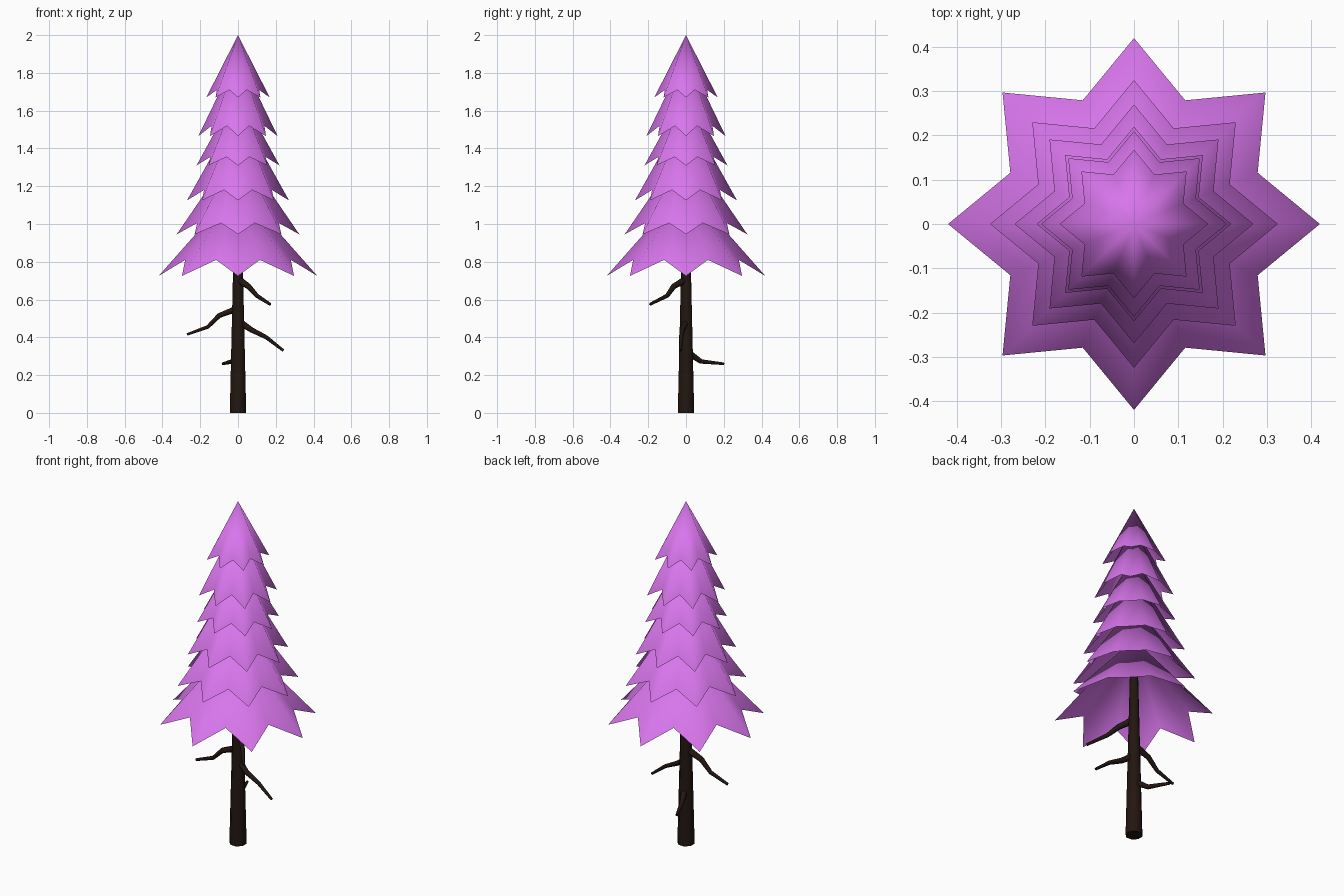
import bpy, bmesh
from math import cos, sin, pi

if "Cube" in bpy.data.objects:
    bpy.data.objects.remove(bpy.data.objects["Cube"])


def material(name, rgb):
    m = bpy.data.materials.new(name)
    m.diffuse_color = (*rgb, 1)
    m.use_nodes = True
    m.node_tree.nodes["Principled BSDF"].inputs["Base Color"].default_value = m.diffuse_color
    return m


LEAF = material("purple_foliage", (0.69, 0.18, 0.84))
BARK = material("dark_bark", (0.016, 0.008, 0.005))


# Foliage: hollow eight-pointed star skirts
def tier(name, apex, tip_r, tip_z, valley_z):
    bm = bmesh.new()
    top = bm.verts.new((0, 0, apex))
    rim = []
    for i in range(16):
        a = i * pi / 8
        r, z = (tip_r * 0.72, valley_z) if i % 2 else (tip_r, tip_z)
        rim.append(bm.verts.new((r * cos(a), r * sin(a), z)))
    for i in range(16):
        f = bm.faces.new((top, rim[i], rim[(i + 1) % 16]))
        f.smooth = True
    mesh = bpy.data.meshes.new(name)
    bm.to_mesh(mesh)
    bm.free()
    mesh.materials.append(LEAF)
    bpy.context.collection.objects.link(bpy.data.objects.new(name, mesh))


TIERS = [(2.00, 0.168, 1.67, 1.71), (1.90, 0.21, 1.465, 1.52),
         (1.71, 0.22, 1.31, 1.355), (1.61, 0.27, 1.125, 1.18),
         (1.42, 0.325, 0.945, 1.005), (1.20, 0.42, 0.725, 0.81)]
for n, t in enumerate(TIERS, 1):
    tier(f"foliage_tier_{n}", *t)

# Trunk: tapered, running up inside the foliage
bpy.ops.mesh.primitive_cone_add(vertices=8, radius1=0.047, radius2=0.02,
                                depth=1.1, location=(0, 0, 0.55), rotation=(0, 0, pi / 8))
trunk = bpy.context.object
trunk.name = "trunk"
trunk.data.materials.append(BARK)
bpy.ops.object.shade_smooth_by_angle(angle=pi / 3)


# Branches: tapered crooked tubes
def branch(name, points):
    cu = bpy.data.curves.new(name, 'CURVE')
    cu.dimensions = '3D'
    cu.bevel_depth = 0.019
    cu.bevel_resolution = 1
    cu.use_fill_caps = True
    s = cu.splines.new('POLY')
    s.points.add(len(points) - 1)
    for i, p in enumerate(points):
        s.points[i].co = (*p, 1)
        s.points[i].radius = 1 - 0.6 * i / (len(points) - 1)
    cu.materials.append(BARK)
    ob = bpy.data.objects.new(name, cu)
    bpy.context.collection.objects.link(ob)
    bpy.ops.object.select_all(action='DESELECT')
    ob.select_set(True)
    bpy.context.view_layer.objects.active = ob
    bpy.ops.object.convert(target='MESH')


branch("front_right_branch", [(0.01, -0.01, 0.70), (0.055, -0.065, 0.67),
                              (0.10, -0.10, 0.62), (0.17, -0.19, 0.575)])
branch("left_branch", [(-0.01, 0, 0.55), (-0.10, 0, 0.515),
                       (-0.16, 0, 0.455), (-0.27, 0, 0.415)])
branch("right_branch", [(0.01, 0, 0.48), (0.07, -0.02, 0.44),
                        (0.15, -0.025, 0.40), (0.24, -0.03, 0.33)])
branch("back_branch", [(0, 0.01, 0.32), (-0.03, 0.08, 0.272), (-0.08, 0.20, 0.26)])
